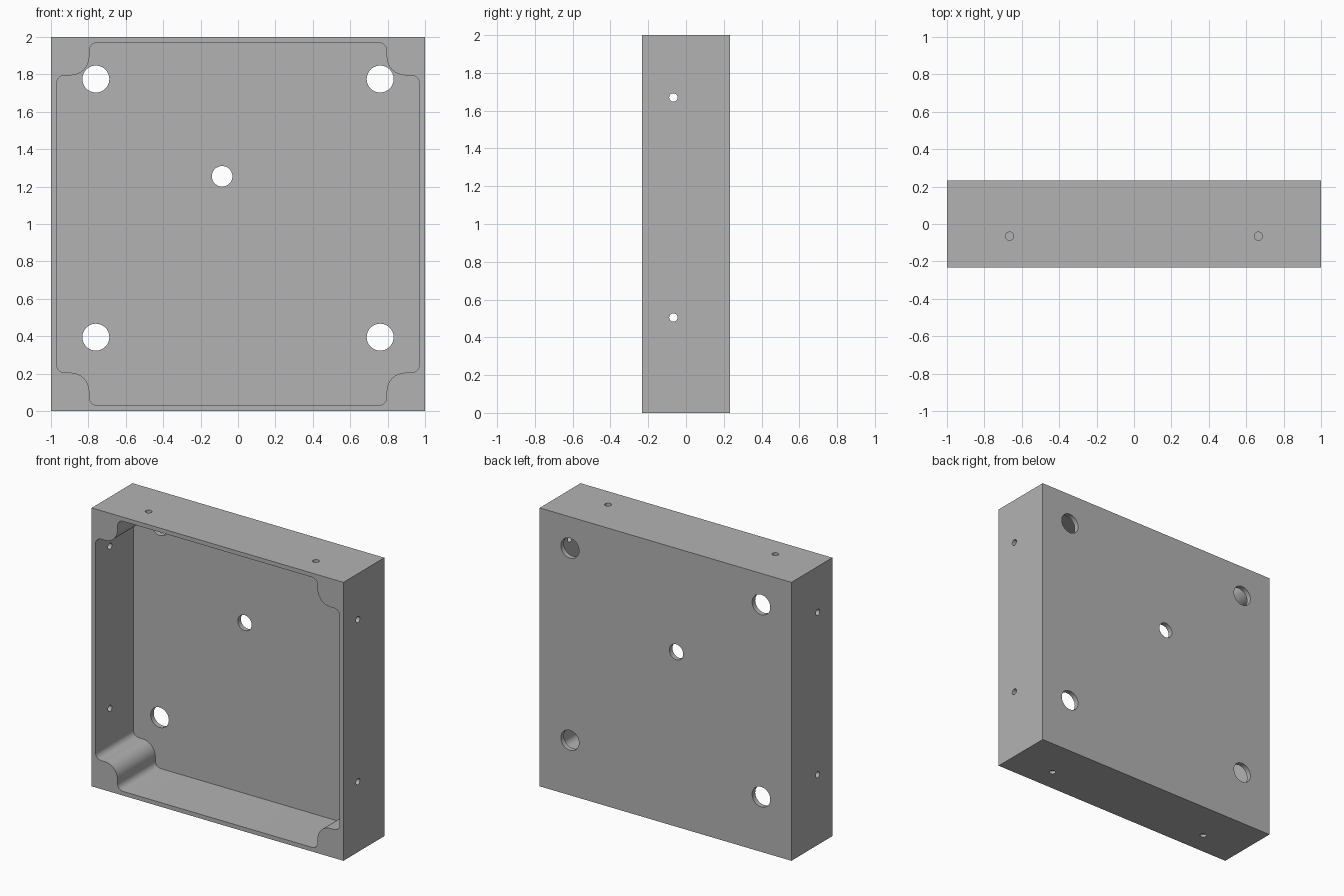
import bpy, bmesh
from math import sin, cos, pi, radians
from mathutils import Matrix, Vector

cube = bpy.data.objects.get("Cube")
if cube:
    bpy.data.objects.remove(cube)

W, H, D = 1.0, 2.0, 0.232      # half width, height, half depth
WALL = 0.03
BACK = 0.035

grey = bpy.data.materials.new("light_grey")
grey.use_nodes = True
colour = (0.45, 0.45, 0.45, 1)
grey.diffuse_color = colour
grey.node_tree.nodes["Principled BSDF"].inputs["Base Color"].default_value = colour


def make_object(name, bm):
    bmesh.ops.recalc_face_normals(bm, faces=bm.faces)
    mesh = bpy.data.meshes.new(name)
    bm.to_mesh(mesh)
    bm.free()
    mesh.materials.append(grey)
    obj = bpy.data.objects.new(name, mesh)
    bpy.context.collection.objects.link(obj)
    return obj


def arc(cx, cz, r, start, end, steps=10):
    """Points on an arc in the x-z plane, angles in degrees."""
    angles = [radians(start + (end - start) * i / steps) for i in range(steps + 1)]
    return [(cx + r * cos(a), cz + r * sin(a)) for a in angles]


def add_drill(bm, centre, axis, radius, length):
    """Cylinder centred on a point, running along an axis."""
    turn = Vector((0, 0, 1)).rotation_difference(Vector(axis)).to_matrix().to_4x4()
    bmesh.ops.create_cone(bm, cap_ends=True, segments=40, radius1=radius, radius2=radius,
                          depth=length, matrix=Matrix.Translation(centre) @ turn)


def cut(target, cutter):
    cutter.hide_render = True
    mod = target.modifiers.new("cut", 'BOOLEAN')
    mod.operation = 'DIFFERENCE'
    mod.solver = 'EXACT'
    mod.object = cutter
    bpy.context.view_layer.objects.active = target
    bpy.ops.object.modifier_apply(modifier=mod.name)
    bpy.data.objects.remove(cutter)


# Solid block
bm = bmesh.new()
bmesh.ops.create_cube(bm, size=1, matrix=Matrix.Translation((0, 0, H / 2))
                      @ Matrix.Diagonal((2 * W, 2 * D, H, 1)))
box = make_object("enclosure_box", bm)

# Pocket outline: one corner with its rounded post, mirrored to all four
edge, post, fillet, bulge = W - WALL, 0.795, 0.045, 0.1
corner = (arc(edge - fillet, post - fillet, fillet, 0, 90)
          + arc(post + bulge, post + bulge, bulge, 270, 180)
          + arc(post - fillet, edge - fillet, fillet, 0, 90))
outline = []
for sx, sz in ((1, 1), (-1, 1), (-1, -1), (1, -1)):
    points = [(sx * x, sz * z + H / 2) for x, z in corner]
    outline += points if sx * sz > 0 else points[::-1]

bm = bmesh.new()
face = bm.faces.new([bm.verts.new((x, -D - 0.1, z)) for x, z in outline])
swept = bmesh.ops.extrude_face_region(bm, geom=[face])
bmesh.ops.translate(bm, vec=(0, 2 * D - BACK + 0.1, 0),
                    verts=[v for v in swept["geom"] if isinstance(v, bmesh.types.BMVert)])
cut(box, make_object("pocket_cutter", bm))

# Holes through the back, sides, top and (shallow) underside
bm = bmesh.new()
for x in (-0.76, 0.76):
    for z in (0.395, 1.775):
        add_drill(bm, (x, D, z), (0, 1, 0), 0.072, 0.12)
add_drill(bm, (-0.085, D, 1.255), (0, 1, 0), 0.055, 0.12)
for side in (-W, W):
    for z in (0.505, 1.67):
        add_drill(bm, (side, -0.067, z), (1, 0, 0), 0.022, 0.12)
for x in (-0.665, 0.665):
    add_drill(bm, (x, -0.065, H), (0, 0, 1), 0.022, 0.12)
    add_drill(bm, (x, -0.065, 0), (0, 0, 1), 0.022, 0.04)
cut(box, make_object("drill_cutter", bm))

# Smooth the rounded walls, keep the edges sharp
bpy.ops.object.select_all(action='DESELECT')
box.select_set(True)
bpy.context.view_layer.objects.active = box
bpy.ops.object.shade_smooth_by_angle(angle=radians(30))
